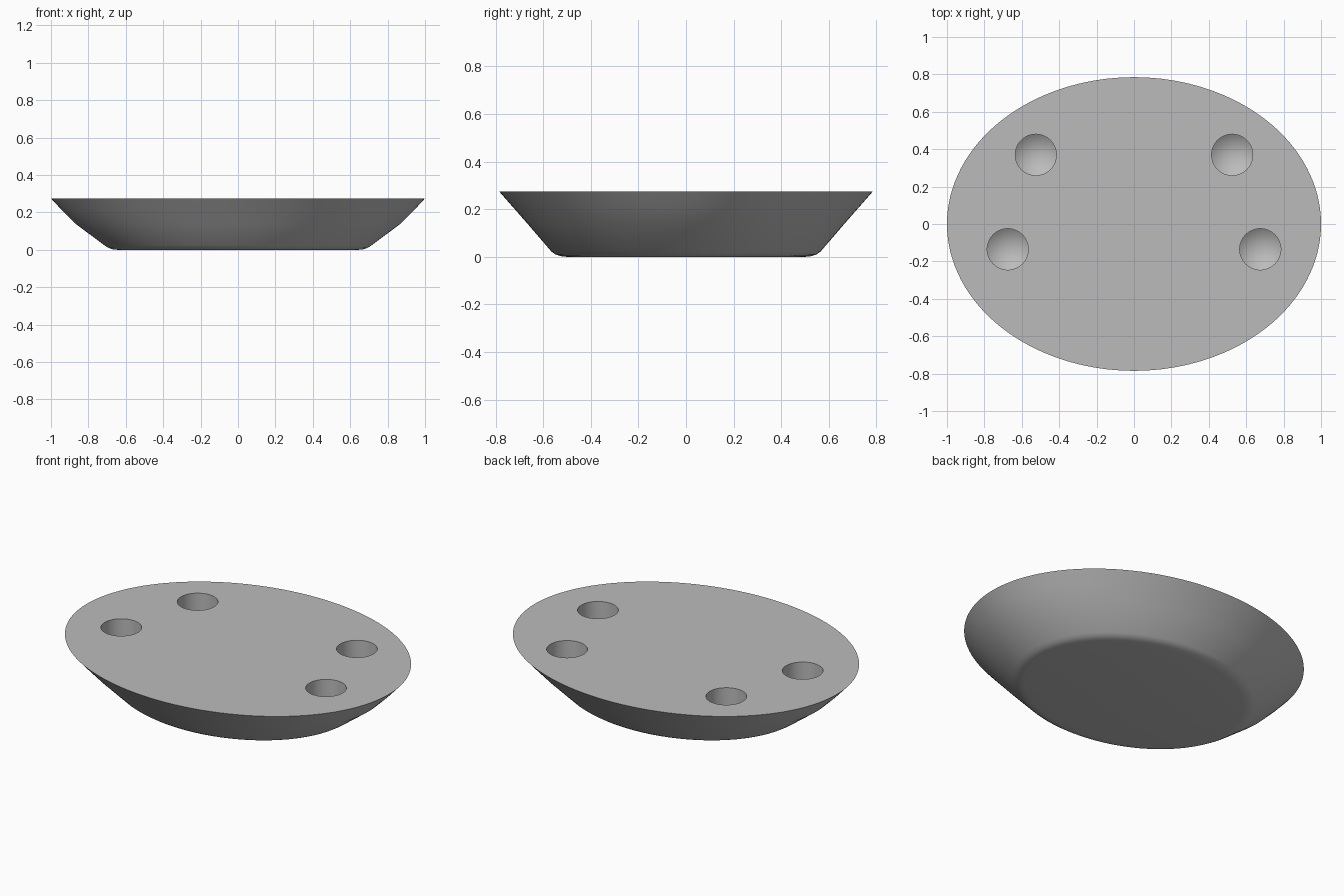
import bpy, bmesh, math

if "Cube" in bpy.data.objects:
    bpy.data.objects.remove(bpy.data.objects["Cube"])

SEGMENTS = 128
TOP = 0.275

grey = bpy.data.materials.new("plain grey")
grey.use_nodes = True
colour = (0.5, 0.5, 0.5, 1)
grey.diffuse_color = colour
grey.node_tree.nodes["Principled BSDF"].inputs["Base Color"].default_value = colour


def loft(name, rings, segments, centre=(0, 0)):
    """Closed solid skinned through elliptical rings (rx, ry, z); zero radius is a tip."""
    bm = bmesh.new()
    loops = []
    for rx, ry, z in rings:
        count = segments if rx else 1
        loops.append([bm.verts.new((centre[0] + rx * math.cos(math.tau * i / segments),
                                    centre[1] + ry * math.sin(math.tau * i / segments), z))
                      for i in range(count)])
    for low, high in zip(loops, loops[1:]):
        for i in range(segments):
            j = (i + 1) % segments
            if len(low) == 1:
                bm.faces.new((low[0], high[j], high[i]))
            else:
                bm.faces.new((low[i], low[j], high[j], high[i]))
    for end in (loops[0], loops[-1]):
        if len(end) > 1:
            bm.faces.new(end)
    bmesh.ops.recalc_face_normals(bm, faces=bm.faces)
    mesh = bpy.data.meshes.new(name)
    bm.to_mesh(mesh)
    bm.free()
    obj = bpy.data.objects.new(name, mesh)
    bpy.context.collection.objects.link(obj)
    mesh.materials.append(grey)
    return obj


# Oval base: flat bottom, rounded lower edge, flaring wall, flat top
base = loft("oval_base", [
    (0.645, 0.50, 0.0), (0.672, 0.527, 0.003), (0.692, 0.548, 0.01), (0.711, 0.565, 0.022),
    (0.866, 0.664, 0.137), (0.94, 0.728, 0.21), (1.0, 0.785, TOP)], SEGMENTS)

# Four drilled holes with conical ends
RADIUS = 0.11
cutters = []
for side in (-1, 1):
    for x, y in ((0.525, 0.37), (0.675, -0.135)):
        cutter = loft("hole_cutter", [
            (0, 0, TOP - 0.2), (RADIUS, RADIUS, TOP - 0.12),
            (RADIUS, RADIUS, TOP + 0.1)], 64, (side * x, y))
        cutter.hide_render = True
        cutters.append(cutter)
        cut = base.modifiers.new("hole", "BOOLEAN")
        cut.operation = "DIFFERENCE"
        cut.solver = "EXACT"
        cut.object = cutter

bpy.ops.object.select_all(action="DESELECT")
base.select_set(True)
bpy.context.view_layer.objects.active = base
for name in [m.name for m in base.modifiers]:
    bpy.ops.object.modifier_apply(modifier=name)
for cutter in cutters:
    bpy.data.objects.remove(cutter)
bpy.ops.object.shade_smooth_by_angle(angle=math.radians(30))
